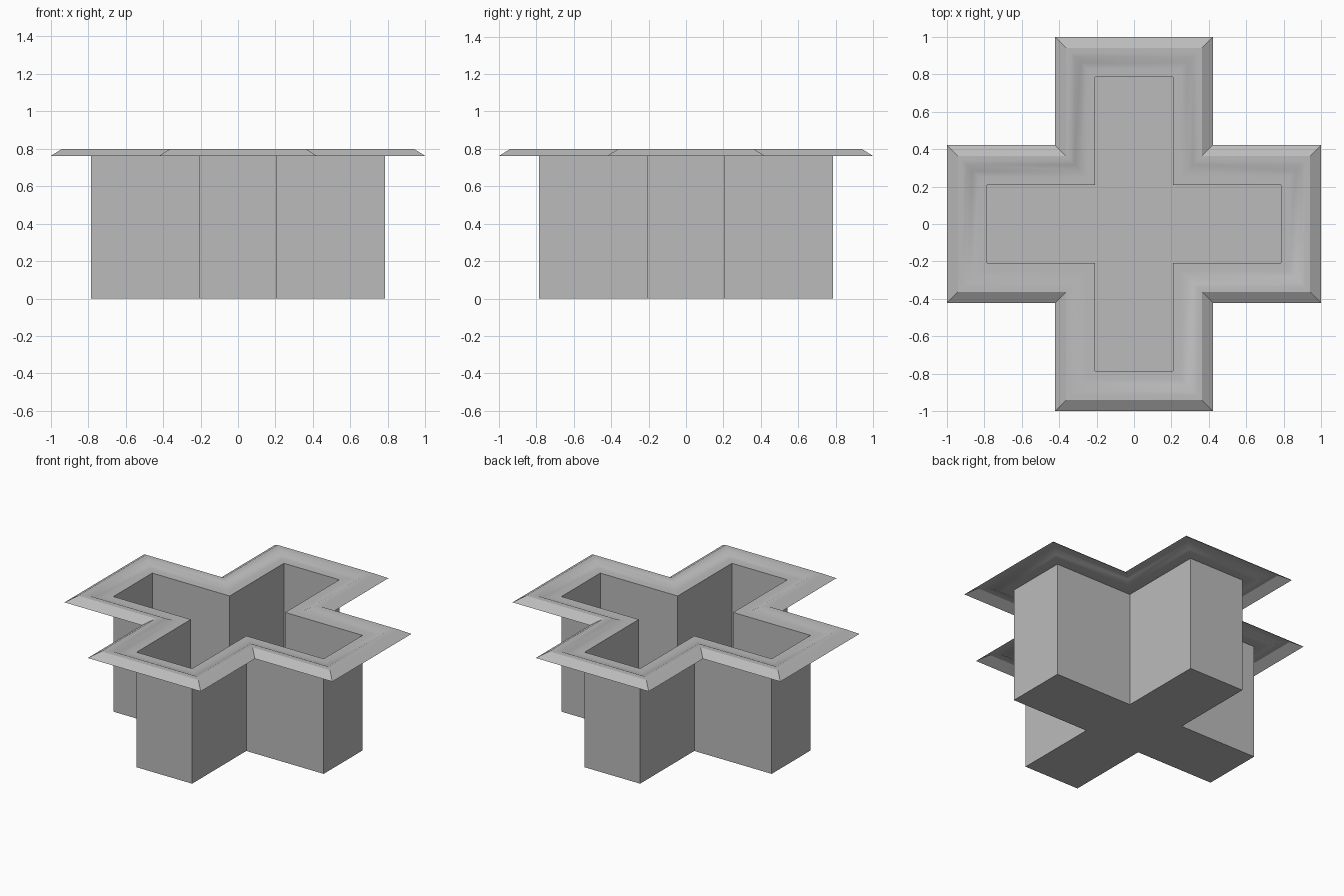
import bpy
import bmesh
from math import radians

cube = bpy.data.objects.get("Cube")
if cube:
    bpy.data.objects.remove(cube, do_unlink=True)

ARM_HALF, ARM_LENGTH = 0.207, 0.785
RIM_BASE = 0.777

stone = bpy.data.materials.new("plain grey")
stone.use_nodes = True
grey = (0.5, 0.5, 0.5, 1)
stone.diffuse_color = grey
stone.node_tree.nodes["Principled BSDF"].inputs["Base Color"].default_value = grey


def cross_ring(bm, offset, z):
    """Plus-shaped loop of vertices, pushed outward by offset."""
    a, b = ARM_HALF + offset, ARM_LENGTH + offset
    quarter = [(b, -a), (b, a), (a, a)]
    ring = []
    for turn in range(4):
        ring += [bm.verts.new((x, y, z)) for x, y in quarter]
        quarter = [(-y, x) for x, y in quarter]
    return ring


def cross_sweep(name, profile, closed_bottom=False):
    """Sweep an (offset, height) profile round the plus-shaped outline."""
    bm = bmesh.new()
    rings = [cross_ring(bm, d, z) for d, z in profile]
    for low, high in zip(rings, rings[1:]):
        for i in range(len(low)):
            j = (i + 1) % len(low)
            bm.faces.new((low[i], low[j], high[j], high[i]))
    if closed_bottom:
        # floor: one square in the middle and one rectangle per arm
        r = rings[0]
        bm.faces.new([r[i] for i in (11, 8, 5, 2)])
        for k in range(0, 12, 3):
            bm.faces.new([r[k - 1], r[k + 2], r[k + 1], r[k]])
    mesh = bpy.data.meshes.new(name)
    bm.to_mesh(mesh)
    bm.free()
    mesh.materials.append(stone)
    obj = bpy.data.objects.new(name, mesh)
    bpy.context.collection.objects.link(obj)
    return obj


# Open basin: thin walls and floor
cross_sweep("basin", [(0, 0), (0, RIM_BASE)], closed_bottom=True)

# Moulded rim: inner ledge, soft rise, flat crest, sloping outer edge
rim = cross_sweep("rim", [(0, RIM_BASE), (0.045, RIM_BASE), (0.078, 0.78),
                          (0.11, 0.796), (0.13, 0.8), (0.155, 0.8), (0.215, 0.762)])
for face in rim.data.polygons:
    face.flip() if face.normal.z < 0 else None

bpy.ops.object.select_all(action='DESELECT')
rim.select_set(True)
bpy.context.view_layer.objects.active = rim
bpy.ops.object.shade_smooth_by_angle(angle=radians(30))
